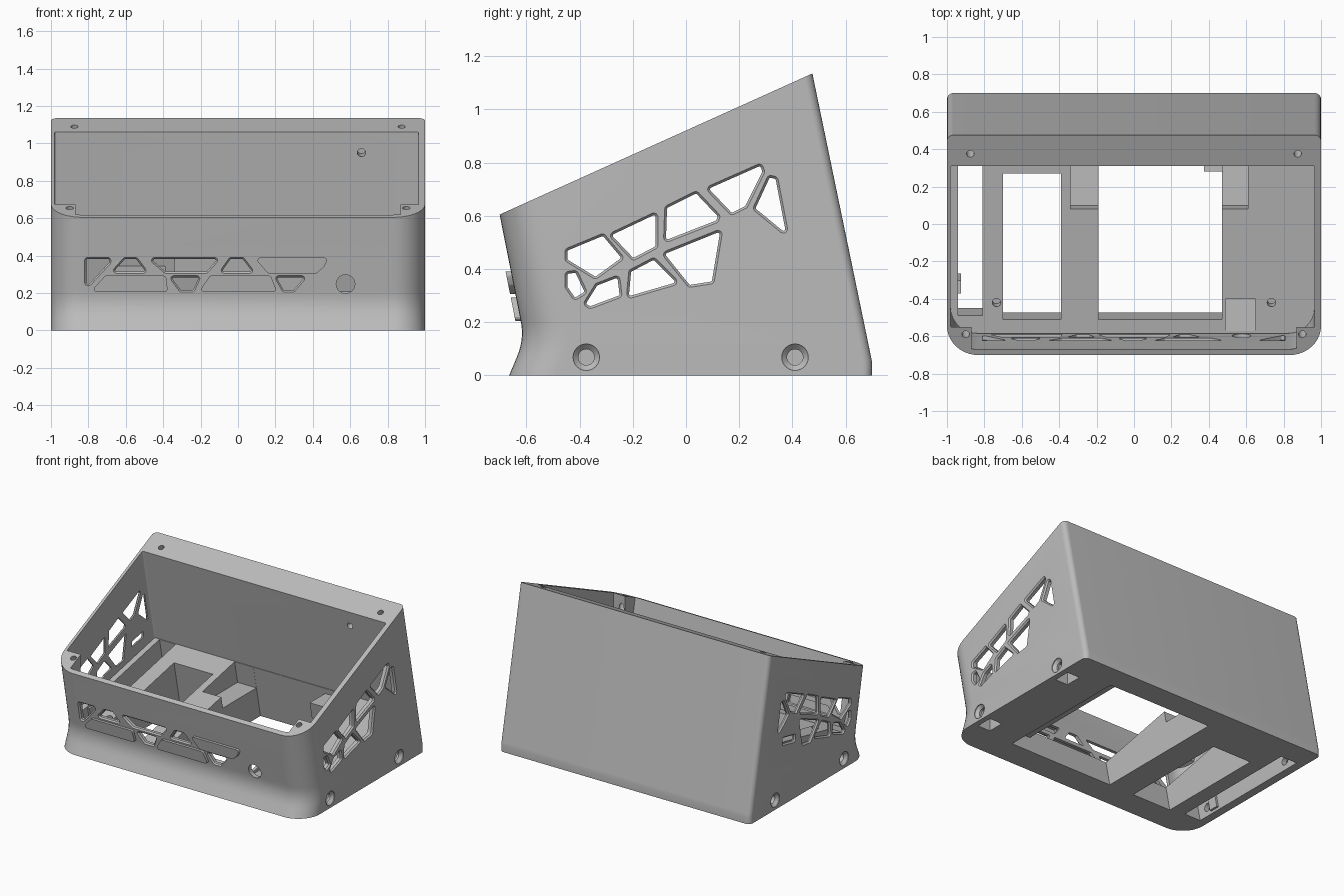
import bpy, bmesh, math
from mathutils import Vector

if "Cube" in bpy.data.objects:
    bpy.data.objects.remove(bpy.data.objects["Cube"])

TILT = 0.207          # lean of the back wall and of the inner openings
SLOPE = 0.451         # slope of the open top

grey = bpy.data.materials.new("plain grey")
grey.diffuse_color = (0.5, 0.5, 0.5, 1)
grey.use_nodes = True
grey.node_tree.nodes["Principled BSDF"].inputs["Base Color"].default_value = grey.diffuse_color


def front_y(z):
    a, b, k = -0.665 + 0.42 * z, -0.5813 - 0.198 * z, 0.04
    h = max(k - abs(a - b), 0) / k
    return min(a, b) - h * h * k / 4


def back_y(z):
    return 0.70 - TILT * max(z - 0.05, 0)


def make(name, bm):
    bmesh.ops.recalc_face_normals(bm, faces=bm.faces)
    me = bpy.data.meshes.new(name)
    bm.to_mesh(me)
    bm.free()
    ob = bpy.data.objects.new(name, me)
    bpy.context.collection.objects.link(ob)
    return ob


def loft(rings):
    """Skin a stack of equal-length point rings and cap both ends."""
    bm = bmesh.new()
    rows = [[bm.verts.new(p) for p in r] for r in rings]
    n = len(rows[0])
    for a, b in zip(rows, rows[1:]):
        for i in range(n):
            j = (i + 1) % n
            bm.faces.new((a[i], a[j], b[j], b[i]))
    bm.faces.new(rows[0])
    bm.faces.new(rows[-1])
    return bm


def slice_off(bm, point, normal):
    """Remove everything on the normal side of a plane and close the cut."""
    geom = bm.verts[:] + bm.edges[:] + bm.faces[:]
    cut = bmesh.ops.bisect_plane(bm, geom=geom, plane_co=point, plane_no=normal,
                                 clear_outer=True)["geom_cut"]
    edges = [e for e in cut if isinstance(e, bmesh.types.BMEdge)]
    bmesh.ops.contextual_create(bm, geom=edges)


def outline(x0, x1, y0, y1, z, rf, rb):
    pts = []
    for cx, cy, r, start in ((x0 + rf, y0 + rf, rf, 180), (x1 - rf, y0 + rf, rf, 270),
                             (x1 - rb, y1 - rb, rb, 0), (x0 + rb, y1 - rb, rb, 90)):
        for i in range(11):
            t = math.radians(start + 9 * i)
            pts.append((cx + r * math.cos(t), cy + r * math.sin(t), z))
    return pts


def prism(name, profile, x0, x1):
    """Extrude a (y, z) profile along x."""
    return make(name, loft([[(x, y, z) for y, z in profile] for x in (x0, x1)]))


def leaning(x0, x1, f, b, z0, z1):
    """Box whose front and back lean with the back wall."""
    return prism("cutter", [(f - TILT * z0, z0), (b - TILT * z0, z0),
                            (b - TILT * z1, z1), (f - TILT * z1, z1)], x0, x1)


def box(x0, x1, y0, y1, z0, z1):
    return prism("cutter", [(y0, z0), (y1, z0), (y1, z1), (y0, z1)], x0, x1)


def rounded(poly, grow, r=0.016):
    """Polygon with round corners; grow moves its outline outwards."""
    p = [Vector(q) for q in poly]
    if sum(a.x * b.y - b.x * a.y for a, b in zip(p, p[1:] + p[:1])) < 0:
        p.reverse()
    out = []
    for i in range(len(p)):
        d0, d1 = (p[i] - p[i - 1]).normalized(), (p[(i + 1) % len(p)] - p[i]).normalized()
        n0, n1 = Vector((d0.y, -d0.x)), Vector((d1.y, -d1.x))
        c = p[i] - (n0 + n1) * (r / (1 + n0.dot(n1)))
        a0, turn = math.atan2(n0.y, n0.x), n0.angle(n1)
        for k in range(5):
            t = a0 + turn * k / 4
            out.append(c + Vector((math.cos(t), math.sin(t))) * (r + grow))
    return out


def circle(cx, cy, r, n=24):
    return [(cx + r * math.cos(2 * math.pi * i / n), cy + r * math.sin(2 * math.pi * i / n))
            for i in range(n)]


def side_cut(s, steps):
    """steps: (depth from the outer side wall, ring of (y, z))."""
    return make("cutter", loft([[(s * (1 - d), y, z) for y, z in ring] for d, ring in steps]))


def front_cut(steps):
    return make("cutter", loft([[(x, front_y(z) + d, z) for x, z in ring] for d, ring in steps]))


def vent_steps(poly):
    return [(d, rounded(poly, g)) for d, g in ((-0.02, 0), (0, 0), (0.01, -0.009), (0.08, -0.009))]


def subtract(target, cutters):
    for c in cutters:
        c.hide_render = True
        m = target.modifiers.new("cut", "BOOLEAN")
        m.operation, m.solver, m.object = "DIFFERENCE", "EXACT", c
    bpy.context.view_layer.update()
    me = bpy.data.meshes.new_from_object(
        target.evaluated_get(bpy.context.evaluated_depsgraph_get()))
    target.modifiers.clear()
    target.data = me
    for c in cutters:
        bpy.data.objects.remove(c)


# Outer case, cut off by the sloping top
levels = [0, 0.05, 0.07, 0.09, 0.11, 0.13, 0.15, 0.17, 0.19, 0.21, 1.3]
bm = loft([outline(-1, 1, front_y(z), back_y(z), z, 0.17, 0.035) for z in levels])
slice_off(bm, (0, -0.70, 0.605), (0, -SLOPE, 1))
case = make("case", bm)

# Inner room above the sloping platform, keeping the corner screw posts
bm = loft([outline(-0.98, 0.965, front_y(z) + 0.033, back_y(z) - 0.18, z, 0.14, 0.01)
           for z in levels])
slice_off(bm, (0, 0, 0.29), (0, 0.205, -1))
room = make("room", bm)
post = [(-0.95, 0.28), (-0.95, 1.4), (-0.55, 1.4), (-0.55, 0.50)]
subtract(room, [prism("post", post, 0.87, 1.1), prism("post", post, -1.1, -0.87)])

cutters = [room]
# Platform openings, recesses and cable slot
cutters += [leaning(-0.19, 0.47, -0.472, 0.527, -0.05, 0.45),
            leaning(-0.70, -0.39, -0.472, 0.342, -0.05, 0.45),
            leaning(-0.94, -0.81, -0.45, 0.527, -0.05, 0.45),
            leaning(-0.34, -0.18, 0.144, 0.526, 0.22, 0.46),
            leaning(0.46, 0.61, 0.144, 0.526, 0.22, 0.46),
            leaning(0.46, 0.64, -0.471, 0.525, -0.05, 0.12),
            box(0.49, 0.65, -0.573, -0.40, 0.165, 0.32)]
# Pockets behind the right side screws
cutters += [box(0.86, 0.96, y - 0.06, y + 0.06, -0.05, 0.13) for y in (-0.375, 0.41)]

# Side vents, alike on both sides
side_vents = [
    [(-.455, .39), (-.41, .395), (-.37, .31), (-.42, .28), (-.455, .33)],
    [(-.455, .475), (-.31, .535), (-.23, .44), (-.34, .36), (-.455, .43)],
    [(-.39, .265), (-.34, .345), (-.25, .38), (-.24, .295), (-.36, .25)],
    [(-.295, .53), (-.105, .62), (-.105, .48), (-.20, .43)],
    [(-.225, .285), (-.215, .395), (-.12, .445), (-.02, .345)],
    [(-.085, .495), (-.08, .635), (.04, .695), (.13, .60), (.12, .575)],
    [(-.095, .46), (.14, .555), (.105, .345), (.01, .33)],
    [(.07, .705), (.285, .80), (.297, .765), (.23, .63), (.17, .60)],
    [(.25, .625), (.31, .755), (.345, .745), (.39, .51)],
]
for s in (1, -1):
    cutters += [side_cut(s, vent_steps(v)) for v in side_vents]
    # Countersunk side screw holes
    for y in (-0.375, 0.41):
        cutters.append(side_cut(s, [(d, circle(y, 0.068, r)) for d, r in
                                    ((-0.02, 0.05), (0.005, 0.05), (0.025, 0.03), (0.1, 0.03))]))
# Cable slot in the left side
cutters.append(side_cut(-1, vent_steps([(.18, .40), (.33, .43), (.33, .49), (.18, .46)])))

# Front vents
front_vents = [
    [(-.82, .39), (-.68, .39), (-.68, .36), (-.79, .24), (-.82, .24)],
    [(-.61, .39), (-.54, .39), (-.475, .305), (-.685, .305)],
    [(-.49, .39), (-.09, .39), (-.165, .305), (-.39, .305)],
    [(-.045, .39), (.03, .39), (.095, .305), (-.105, .305)],
    [(.085, .39), (.485, .39), (.46, .34), (.42, .305), (.16, .305)],
    [(-.71, .293), (-.385, .293), (-.375, .205), (-.79, .205)],
    [(-.375, .293), (-.195, .293), (-.235, .205), (-.31, .205)],
    [(-.15, .293), (.175, .293), (.21, .205), (-.21, .205)],
    [(.19, .293), (.375, .293), (.30, .205), (.24, .205)],
    [(.665, .39), (.815, .39), (.815, .235), (.785, .235), (.665, .36)],
]
cutters += [front_cut(vent_steps(v)) for v in front_vents]
# Round front hole
cutters.append(front_cut([(-0.03, circle(0.575, 0.248, 0.05)), (0.12, circle(0.575, 0.248, 0.05))]))


def hole(x, y, z, r, depth, direction):
    """Blind round hole whose mouth is at the given point."""
    axis = Vector(direction).normalized()
    u = Vector((1, 0, 0))
    v = axis.cross(u)
    return make("cutter", loft([[Vector((x, y, z)) + axis * d + u * a + v * b
                                 for a, b in circle(0, 0, r, 16)] for d in (0.03, -depth)]))


# Screw holes in the rim and platform, and a sensor hole in the back wall
for s in (1, -1):
    for x, y in ((0.875, 0.375), (0.90, -0.59)):
        cutters.append(hole(s * x, y, 0.605 + SLOPE * (y + 0.70), 0.02, 0.10, (0, -SLOPE, 1)))
    cutters.append(hole(s * 0.735, -0.42, 0.204, 0.023, 0.08, (0, -0.205, 1)))
cutters.append(hole(0.66, 0.333, 0.95, 0.022, 0.08, (0, -1, -TILT)))

subtract(case, cutters)

# Small tabs standing at the opening and the cable slot
tab = leaning(0.375, 0.475, 0.352, 0.535, 0.22, 0.34)
tab.name = "opening_tab"
clip = leaning(-0.945, -0.925, -0.33, -0.26, 0.02, 0.20)
clip.name = "slot_clip"

for ob in (case, tab, clip):
    ob.data.materials.clear()
    ob.data.materials.append(grey)
bpy.ops.object.select_all(action="DESELECT")
case.select_set(True)
bpy.context.view_layer.objects.active = case
bpy.ops.object.shade_smooth_by_angle(angle=math.radians(25))
